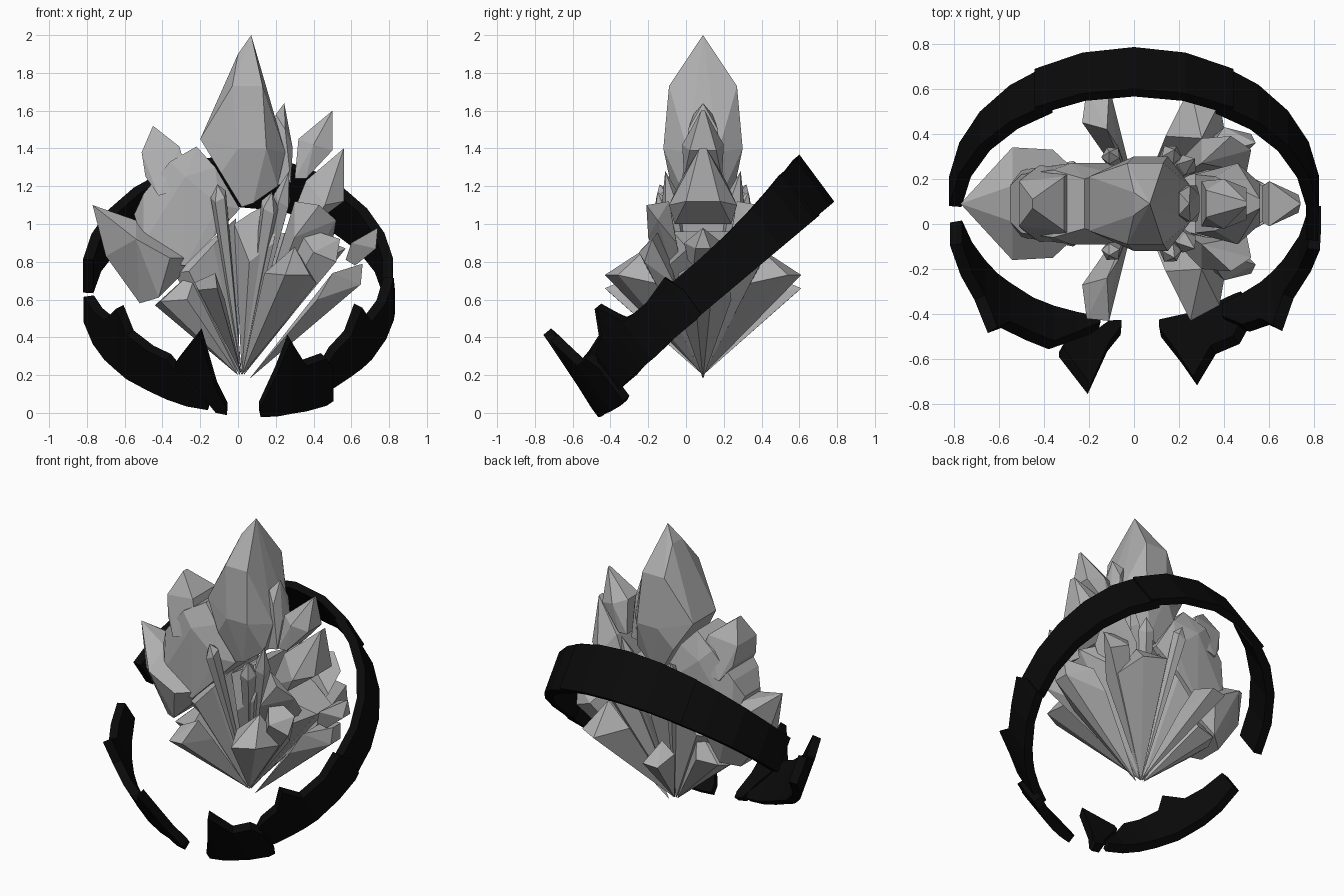
import bpy, bmesh, math
from mathutils import Vector

cube = bpy.data.objects.get("Cube")
if cube:
    bpy.data.objects.remove(cube, do_unlink=True)

MID_Y = 0.09                       # the cluster mirrors about this depth
ROOT = Vector((0.02, MID_Y, 0.2))  # all crystals fan out from here


def make_material(name, color):
    mat = bpy.data.materials.new(name)
    mat.use_nodes = True
    mat.diffuse_color = color
    bsdf = mat.node_tree.nodes["Principled BSDF"]
    bsdf.inputs["Base Color"].default_value = color
    bsdf.inputs["Roughness"].default_value = 0.7
    return mat


GREY = make_material("crystal grey", (0.43, 0.43, 0.43, 1))
BLACK = make_material("ring black", (0.003, 0.003, 0.003, 1))


def finish(name, bm, mat):
    bmesh.ops.recalc_face_normals(bm, faces=bm.faces)
    mesh = bpy.data.meshes.new(name)
    bm.to_mesh(mesh)
    bm.free()
    mesh.materials.append(mat)
    obj = bpy.data.objects.new(name, mesh)
    bpy.context.collection.objects.link(obj)


def add_hull(bm, points):
    verts = [bm.verts.new(p) for p in points]
    result = bmesh.ops.convex_hull(bm, input=verts)
    unused = {v for v in result["geom_interior"] + result["geom_unused"]
              if isinstance(v, bmesh.types.BMVert)}
    bmesh.ops.delete(bm, geom=list(unused), context="VERTS")


def chunk(name, outline):
    """Faceted block from (x, z, half depth) points, mirrored in depth."""
    bm = bmesh.new()
    add_hull(bm, [(x, MID_Y + side * d, z) for x, z, d in outline
                  for side in ((-1, 1) if d else (0,))])
    bmesh.ops.dissolve_limit(bm, angle_limit=0.03, verts=bm.verts, edges=bm.edges)
    finish(name, bm, GREY)


def twin_wedge(name, head):
    """Pair of wedges from the root to a chiselled head of (x, depth, z) points."""
    for suffix, side in (("_front", -1), ("_back", 1)):
        bm = bmesh.new()
        add_hull(bm, [ROOT] + [(x, MID_Y + side * d, z) for x, d, z in head])
        finish(name + suffix, bm, GREY)


def twin_needle(name, tip, radius, shoulder, sides=5):
    """Pair of slender crystals growing from the root to a slanted point."""
    x, d, z = tip
    for suffix, side in (("_front", -1), ("_back", 1)):
        end = Vector((x, MID_Y + side * d, z))
        axis = end - ROOT
        rot = axis.to_track_quat("Z", "X")
        points = [ROOT, end]
        for i in range(sides):
            a = math.tau * (i + 0.5) / sides
            across = Vector((math.cos(a), math.sin(a), 0.5 * math.cos(a)))
            points.append(ROOT + axis * shoulder + rot @ across * radius)
        bm = bmesh.new()
        add_hull(bm, points)
        finish(name + suffix, bm, GREY)


# Large broken crystal heads
chunk("main_crystal", [(0.07, 2.0, 0), (0, 1.9, 0.05), (-0.2, 1.45, 0.12), (-0.03, 1.73, 0.18),
                       (0.13, 1.73, 0.18), (0.0, 1.4, 0.21), (0.15, 1.4, 0.21),
                       (0.25, 1.38, 0.08), (0.21, 1.2, 0.12), (0.08, 1.11, 0.15),
                       (0.02, 1.09, 0.14), (-0.09, 1.27, 0.17)])
chunk("left_body_crystal", [(-0.22, 1.41, 0.11), (-0.36, 1.33, 0.15), (-0.5, 1.16, 0.13),
                            (-0.55, 1.05, 0.08), (-0.5, 0.9, 0.15), (-0.28, 1.25, 0.18),
                            (-0.1, 1.1, 0.18), (-0.4, 0.79, 0.14), (-0.28, 0.78, 0.17),
                            (-0.13, 0.93, 0.17), (0.01, 1.08, 0.13), (-0.12, 1.3, 0.14)])
chunk("upper_left_crystal", [(-0.45, 1.52, 0.02), (-0.51, 1.38, 0.1), (-0.49, 1.25, 0.12),
                             (-0.31, 1.41, 0.12), (-0.25, 1.2, 0.16), (-0.42, 1.15, 0.17)])
chunk("far_left_crystal", [(-0.77, 1.1, 0), (-0.7, 0.83, 0.05), (-0.54, 0.92, 0.25),
                           (-0.36, 0.82, 0.24), (-0.54, 1.02, 0.08), (-0.52, 0.58, 0.08),
                           (-0.42, 0.61, 0.16), (-0.21, 0.82, 0.1)])
chunk("tall_right_crystal", [(0.245, 1.64, 0), (0.2, 1.58, 0.05), (0.25, 1.5, 0.08),
                             (0.18, 1.2, 0.08), (0.28, 1.22, 0.08), (0.29, 1.4, 0.04)])
chunk("upper_right_crystal", [(0.5, 1.6, 0.01), (0.32, 1.45, 0.06), (0.3, 1.24, 0.1),
                              (0.36, 1.24, 0.1), (0.5, 1.39, 0.07), (0.4, 1.42, 0.11)])
chunk("outer_right_crystal", [(0.56, 1.4, 0.02), (0.36, 1.23, 0.12), (0.56, 1.12, 0.09),
                              (0.46, 1.1, 0.18), (0.27, 1.0, 0.13), (0.4, 1.0, 0.15)])
chunk("right_tip_crystal", [(0.74, 0.98, 0), (0.73, 0.87, 0.04), (0.6, 0.9, 0.1),
                            (0.57, 0.81, 0.08), (0.62, 0.78, 0.05)])

# Stems below the broken heads
chunk("main_stem", [(0.02, 0.2, 0), (-0.02, 1.0, 0.13), (0.07, 1.06, 0.15),
                    (0.22, 1.14, 0.11), (0.06, 0.8, 0.19), (0.19, 0.9, 0.19)])
chunk("left_body_stem", [(0.01, 0.2, 0), (-0.34, 0.74, 0.12), (-0.26, 0.75, 0.17),
                         (-0.13, 0.89, 0.17), (-0.01, 1.03, 0.13)])
chunk("far_left_stem", [(0, 0.2, 0), (-0.44, 0.57, 0.08), (-0.41, 0.59, 0.16),
                        (-0.21, 0.78, 0.1), (-0.27, 0.6, 0.19)])
chunk("lower_right_stem", [(0.06, 0.18, 0), (0.65, 0.68, 0.05), (0.66, 0.79, 0.04),
                           (0.42, 0.6, 0.15), (0.5, 0.74, 0.13)])
chunk("outer_right_stem", [(0.03, 0.2, 0), (0.22, 0.95, 0.12), (0.36, 0.96, 0.16),
                           (0.57, 0.87, 0.08), (0.4, 0.78, 0.18)])

# Needles and chiselled wedges in front and behind
twin_needle("left_needle", (-0.11, 0.23, 1.21), 0.045, 0.94)
twin_needle("right_needle", (0.27, 0.2, 1.28), 0.05, 0.86)
twin_needle("middle_needle", (0.18, 0.24, 1.17), 0.05, 0.92)
twin_wedge("low_left_wedge", [(-0.23, 0.36, 0.69), (-0.21, 0.51, 0.65), (-0.11, 0.52, 0.66),
                              (-0.12, 0.33, 0.74), (-0.07, 0.25, 0.6)])
twin_wedge("low_right_wedge", [(0.25, 0.52, 0.73), (0.38, 0.45, 0.73), (0.3, 0.29, 0.88),
                               (0.14, 0.3, 0.74), (0.42, 0.22, 0.68)])
twin_wedge("side_right_wedge", [(0.54, 0.27, 0.92), (0.52, 0.31, 0.8), (0.4, 0.34, 0.85),
                                (0.3, 0.2, 1.0), (0.42, 0.15, 0.68)])
twin_wedge("wide_right_wedge", [(0.43, 0.3, 1.1), (0.52, 0.24, 1.02), (0.3, 0.18, 1.12),
                                (0.3, 0.29, 0.93), (0.5, 0.14, 0.9)])

# Tilted broken ring
TILT = math.radians(40)
RISE = Vector((0, math.cos(TILT), math.sin(TILT)))
NORMAL = Vector((0, -math.sin(TILT), math.cos(TILT))) + RISE * 0.06
RING_CENTRE = Vector((0, 0.08, 0.67))


def ring_piece(name, stations, outer=0.835, thick=0.055):
    """Curved band from (angle, lower edge, upper edge) stations."""
    bm = bmesh.new()
    loops = []
    for angle, low, high in stations:
        a = math.radians(angle)
        out = Vector((math.cos(a), 0, 0)) + RISE * math.sin(a)
        corners = ((outer - thick, low), (outer, low), (outer, high), (outer - thick, high))
        loops.append([bm.verts.new(RING_CENTRE + out * r + NORMAL * h) for r, h in corners])
    for one, two in zip(loops, loops[1:]):
        for i in range(len(one)):
            j = (i + 1) % len(one)
            bm.faces.new((one[i], one[j], two[j], two[i]))
    bm.faces.new(loops[0])
    bm.faces.new(loops[-1])
    finish(name, bm, BLACK)


def arc(start, end, count, width):
    """Evenly spaced stations; the band grows taller towards the back."""
    for i in range(count + 1):
        a = start + (end - start) * i / count
        back = max(0, math.sin(math.radians(a)))
        yield a, -width, width + 0.09 * back * back


ring_piece("ring_back_right", list(arc(-8, 62, 5, 0.115)), 0.825)
ring_piece("ring_back", list(arc(58, 122, 4, 0.11)), 0.835, 0.045)
ring_piece("ring_back_left", list(arc(118, 174, 4, 0.11)), 0.825)
ring_piece("ring_front_left", [(192, -0.1, 0.07), (203, -0.12, 0.1), (212, -0.13, 0.13),
                               (219, -0.13, 0.27), (225, -0.14, 0.15), (235, -0.14, 0.12),
                               (243, -0.15, 0.11), (251, -0.16, -0.01), (259, -0.16, -0.12)])
ring_piece("ring_front_shard", [(247, 0.08, 0.12), (256, -0.04, 0.34),
                                (262, -0.16, -0.0), (266, -0.17, -0.13)], 0.85)
ring_piece("ring_front_right", [(278, -0.18, -0.12), (284, -0.19, 0.09), (289, -0.19, 0.29),
                                (295, -0.2, 0.1), (303, -0.21, 0.1), (306, -0.2, 0.02)], 0.86)
ring_piece("ring_side_right", [(300, -0.14, -0.05), (308, -0.14, 0.09), (316, -0.13, 0.14),
                               (322, -0.13, 0.27), (328, -0.13, 0.12), (340, -0.12, 0.12),
                               (351, -0.12, 0.16), (354, -0.11, 0.05)])
